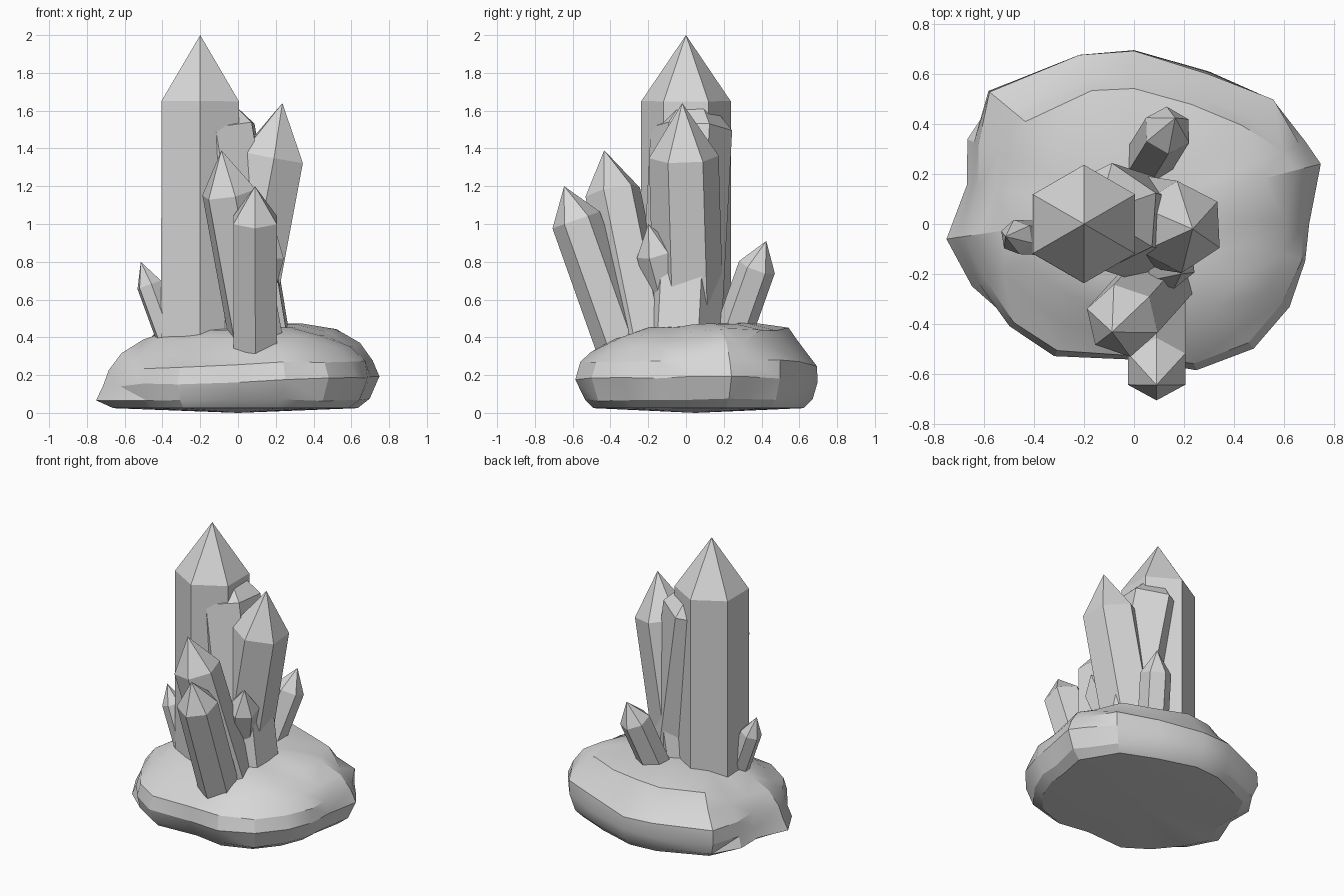
import bpy, bmesh, math, random
from mathutils import Vector

if "Cube" in bpy.data.objects:
    bpy.data.objects.remove(bpy.data.objects["Cube"])

random.seed(4)

stone = bpy.data.materials.new("pale grey stone")
stone.diffuse_color = (0.68, 0.68, 0.68, 1)
stone.use_nodes = True
stone.node_tree.nodes["Principled BSDF"].inputs["Base Color"].default_value = stone.diffuse_color


def finish(bm, name):
    bmesh.ops.recalc_face_normals(bm, faces=bm.faces[:])
    mesh = bpy.data.meshes.new(name)
    bm.to_mesh(mesh)
    bm.free()
    mesh.materials.append(stone)
    ob = bpy.data.objects.new(name, mesh)
    bpy.context.collection.objects.link(ob)
    return ob


def bridge(bm, a, b):
    n = len(a)
    for i in range(n):
        j = (i + 1) % n
        bm.faces.new((a[i], a[j], b[j], b[i]))


def crystal(name, foot, tip, radius, point, twist=0):
    """Six-sided prism from foot towards tip; the last `point` length is a pyramid."""
    foot, tip = Vector(foot), Vector(tip)
    axis = (tip - foot).normalized()
    turn = Vector((0, 0, 1)).rotation_difference(axis)
    bm = bmesh.new()
    rings = []
    for centre in (foot, tip - axis * point):
        ring = []
        for k in range(6):
            a = math.radians(90 + twist + 60 * k)
            off = turn @ Vector((radius * math.cos(a), radius * math.sin(a), 0))
            ring.append(bm.verts.new(centre + off))
        rings.append(ring)
    bridge(bm, *rings)
    bm.faces.new(rings[0])
    top = bm.verts.new(tip)
    for k in range(6):
        bm.faces.new((rings[1][k], rings[1][(k + 1) % 6], top))
    return finish(bm, name)


# Crystals: foot (sunk in the rock), tip, radius, length of the point, twist
crystal("main_crystal", (-0.202, 0, 0.2), (-0.2, 0, 2.0), 0.237, 0.35)
crystal("right_crystal", (-0.035, 0.022, 0.2), (0.235, -0.02, 1.64), 0.185, 0.29, 3)
crystal("inner_crystal", (0.112, -0.04, 0.2), (-0.145, 0.042, 1.75), 0.216, 0.25, -4)
crystal("front_crystal", (0.13, -0.19, 0.2), (-0.088, -0.433, 1.39), 0.15, 0.23, 12)
crystal("foremost_crystal", (0.092, -0.29, 0.2), (0.09, -0.645, 1.2), 0.133, 0.19)
crystal("small_left_crystal", (-0.295, -0.06, 0.2), (-0.515, -0.05, 0.8), 0.07, 0.13, 10)
crystal("small_right_crystal", (0.0, -0.01, 0.3), (0.19, -0.2, 1.0), 0.105, 0.16, 8)
crystal("small_back_crystal", (0.02, 0.19, 0.25), (0.165, 0.425, 0.91), 0.1, 0.15)

# Rock base: one irregular outline, stacked in scaled rings
outline = [(0.745, 0.24), (0.7, 0.0), (0.69, -0.15), (0.62, -0.33), (0.48, -0.5),
           (0.25, -0.585), (0, -0.545), (-0.32, -0.53), (-0.5, -0.41), (-0.65, -0.25),
           (-0.75, -0.06), (-0.67, 0.16), (-0.67, 0.34), (-0.58, 0.53), (-0.22, 0.68),
           (0, 0.7), (0.3, 0.61), (0.56, 0.5), (0.69, 0.33)]
# height, jitter, then the scale towards: right and front, back, low left bulge, front left ledge
levels = [(0.025, 0.0, 0.85, 0.88, 0.88, 0.9), (0.07, 0.008, 0.93, 0.95, 1.0, 0.96),
          (0.165, 0.006, 1.0, 1.0, 0.96, 1.0), (0.255, 0.01, 0.965, 0.99, 0.92, 0.97),
          (0.335, 0.012, 0.86, 0.83, 0.82, 0.79), (0.41, 0.012, 0.69, 0.76, 0.66, 0.64),
          (0.452, 0.006, 0.45, 0.47, 0.45, 0.45)]
cx, cy = 0.0, 0.05
bm = bmesh.new()
rings = []
for z, jit, side, back, bulge, ledge in levels:
    ring = []
    for x, y in outline:
        if y > 0.45:
            s = back
        elif x < -0.64:
            s = bulge
        elif x < -0.2:
            s = ledge
        else:
            s = side
        k = s + random.uniform(-jit, jit)
        px, py = cx + (x - cx) * k, cy + (y - cy) * k
        pz = z + random.uniform(-jit, jit)
        if z > 0.1:
            pz += 0.03 * px
        if z > 0.3:
            pz += 0.06 * py          # top rises towards the back
        ring.append(bm.verts.new((px, py, pz)))
    rings.append(ring)
for a, b in zip(rings, rings[1:]):
    bridge(bm, a, b)
bottom = bm.verts.new((cx, cy, 0))
peak = bm.verts.new((cx, cy, 0.47))
n = len(outline)
for i in range(n):
    bm.faces.new((rings[0][i], rings[0][(i + 1) % n], bottom))
    bm.faces.new((rings[-1][i], rings[-1][(i + 1) % n], peak))
bmesh.ops.triangulate(bm, faces=[f for f in bm.faces if len(f.verts) > 3])
rock = finish(bm, "rock_base")

bpy.context.view_layer.objects.active = rock
rock.select_set(True)
bpy.ops.object.shade_smooth_by_angle(angle=math.radians(25))
